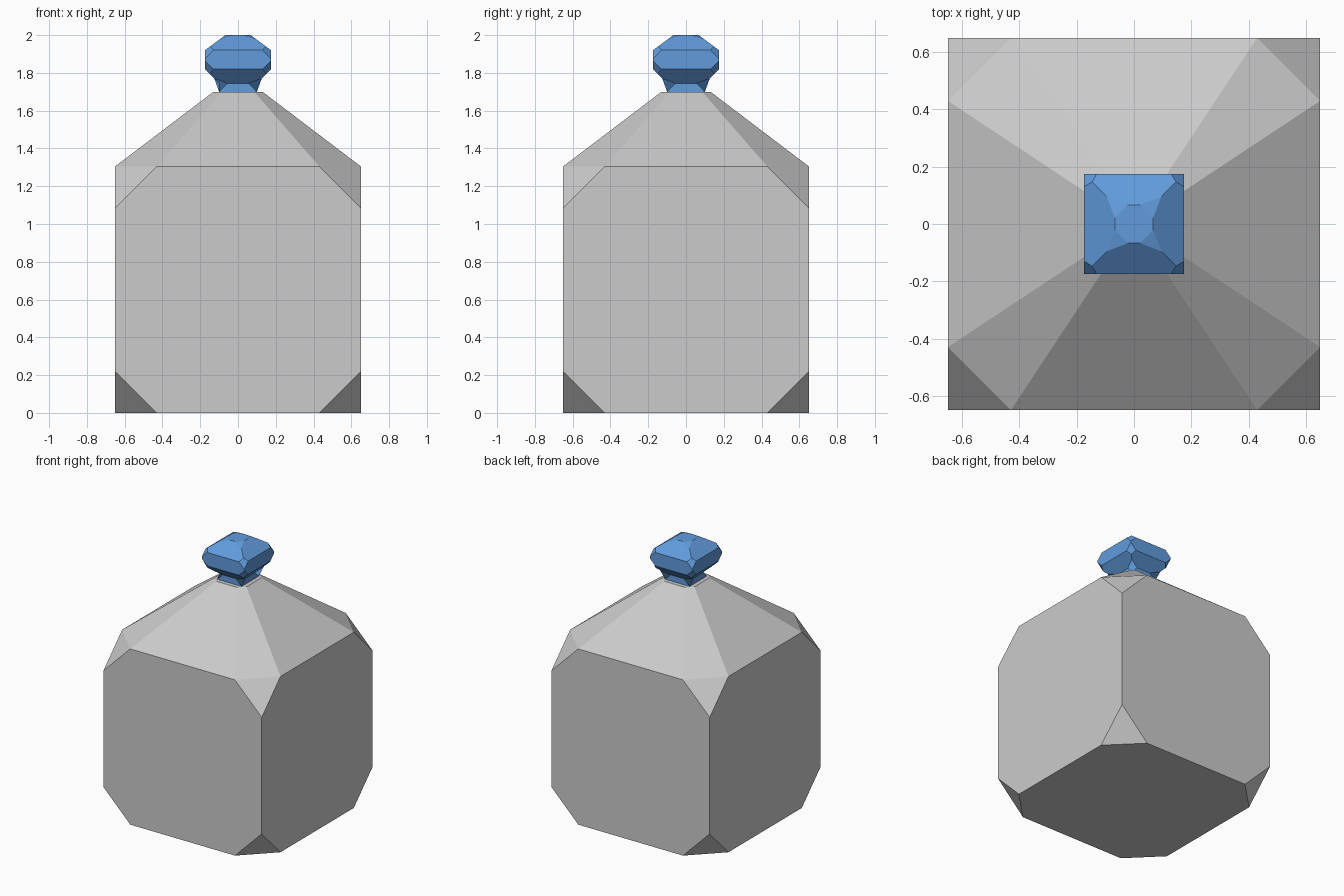
import bpy, bmesh

if "Cube" in bpy.data.objects:
    bpy.data.objects.remove(bpy.data.objects["Cube"])


def new_object(name, bm):
    bmesh.ops.recalc_face_normals(bm, faces=bm.faces)
    me = bpy.data.meshes.new(name)
    bm.to_mesh(me)
    bm.free()
    ob = bpy.data.objects.new(name, me)
    bpy.context.collection.objects.link(ob)
    return ob


def square_stack(profile):
    """Square rings (half width, height) lofted into a closed solid."""
    bm = bmesh.new()
    rings = [[bm.verts.new((sx * r, sy * r, z))
              for sx, sy in ((-1, -1), (1, -1), (1, 1), (-1, 1))]
             for r, z in profile]
    for a, b in zip(rings, rings[1:]):
        for i in range(4):
            j = (i + 1) % 4
            bm.faces.new((a[i], a[j], b[j], b[i]))
    bm.faces.new(rings[0][::-1])
    bm.faces.new(rings[-1])
    return bm


def cut_corners(bm, amount, verts=None):
    bmesh.ops.bevel(bm, geom=list(verts or bm.verts), offset=amount,
                    offset_type='OFFSET', segments=1, affect='VERTICES')


# Bottle: cube with cut corners, top face drawn up into tapered shoulders
bm = square_stack([(0.65, 0), (0.65, 1.305)])
cut_corners(bm, 0.22)
bm.normal_update()
top = max(bm.faces, key=lambda f: f.calc_center_median().z)
new = bmesh.ops.extrude_discrete_faces(bm, faces=[top])["faces"][0]
for v in new.verts:
    v.co = (v.co.x * 0.2, v.co.y * 0.2, 1.70)
new_object("bottle", bm)

# Stopper: faceted knob on a short square plug
bm = square_stack([(0.10, 1.64), (0.10, 1.745), (0.175, 1.82),
                   (0.175, 1.92), (0.067, 2.0)])
cut_corners(bm, 0.045, [v for v in bm.verts if v.co.z > 1.7])
stopper = new_object("stopper", bm)
mat = bpy.data.materials.new("blue")
mat.diffuse_color = (0.12, 0.33, 0.72, 1)
mat.use_nodes = True
mat.node_tree.nodes["Principled BSDF"].inputs["Base Color"].default_value = mat.diffuse_color
stopper.data.materials.append(mat)
